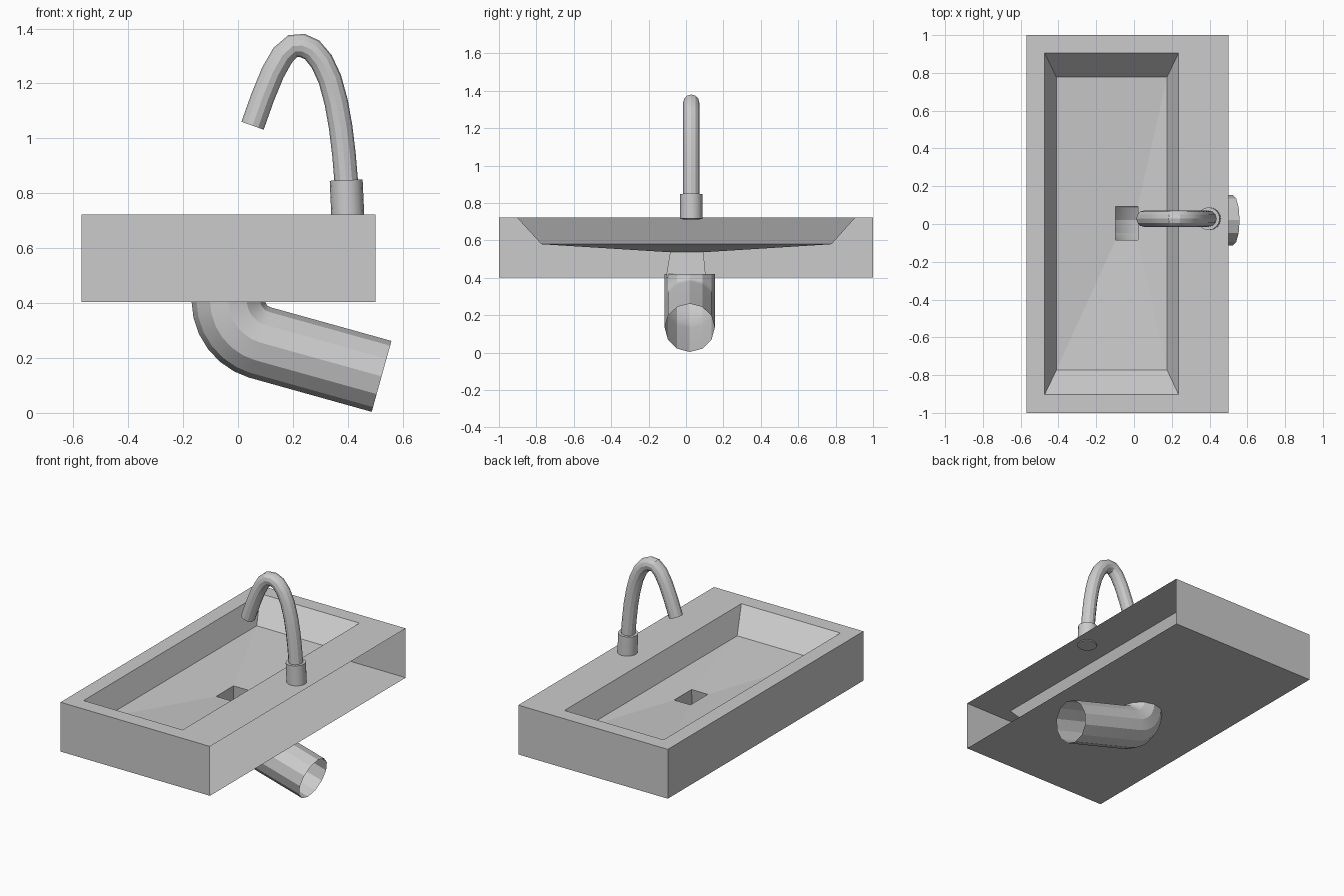
import bpy, bmesh, math
from mathutils import Vector

if "Cube" in bpy.data.objects:
    bpy.data.objects.remove(bpy.data.objects["Cube"])

def finish(name, bm, angle=None):
    mesh = bpy.data.meshes.new(name)
    bm.to_mesh(mesh)
    bm.free()
    ob = bpy.data.objects.new(name, mesh)
    bpy.context.collection.objects.link(ob)
    if angle:
        bpy.ops.object.select_all(action='DESELECT')
        ob.select_set(True)
        bpy.context.view_layer.objects.active = ob
        bpy.ops.object.shade_smooth_by_angle(angle=math.radians(angle))
    return ob

def tube(name, path, y, radius, sides=12, caps=False):
    """Sweep a circle along a path of (x, z) points in the plane y."""
    bm = bmesh.new()
    pts = [Vector((x, y, z)) for x, z in path]
    rings = []
    for i, p in enumerate(pts):
        a, b = pts[max(i - 1, 0)], pts[min(i + 1, len(pts) - 1)]
        d1 = (p - a).normalized() if p != a else (b - p).normalized()
        d2 = (b - p).normalized() if p != b else d1
        side = Vector((0, 1, 0))
        up = (d1 + d2).normalized().cross(side)
        angles = [2 * math.pi * k / sides for k in range(sides)]
        rings.append([bm.verts.new(p + radius * (math.cos(t) * side + math.sin(t) * up))
                      for t in angles])
    for r, s in zip(rings, rings[1:]):
        for k in range(sides):
            n = (k + 1) % sides
            bm.faces.new((r[k], r[n], s[n], s[k]))
    if caps:
        bm.faces.new(rings[0])
        bm.faces.new(rings[-1])
    bmesh.ops.recalc_face_normals(bm, faces=bm.faces[:])
    return finish(name, bm, 25)

PIPE_Y, PIPE_R = 0.02, 0.134

# Basin: nested rectangles from the outer bottom edge over the rim to the drain
loops = [  # x0, x1, y0, y1, z
    (-0.57, 0.50, -1, 1, 0.403),
    (-0.57, 0.50, -1, 1, 0.722),
    (-0.473, 0.236, -0.903, 0.905, 0.722),
    (-0.411, 0.175, -0.773, 0.778, 0.58),
    (-0.097, 0.02, -0.085, 0.093, 0.537),
    (-0.105, 0.03, -0.107, 0.106, 0.403),
]
bm = bmesh.new()
rects = [[bm.verts.new(c) for c in ((x0, y0, z), (x1, y0, z), (x1, y1, z), (x0, y1, z))]
         for x0, x1, y0, y1, z in loops]
for i, (r, s) in enumerate(zip(rects, rects[1:])):
    for k in range(4):
        if i == 0 and k == 1:      # the wall side is open
            continue
        n = (k + 1) % 4
        bm.faces.new((r[k], r[n], s[n], s[k]))
finish("basin", bm)

# Underside plate with a round hole for the waste pipe
bm = bmesh.new()
outer = [bm.verts.new((x, y, 0.403)) for x, y in ((-0.57, -1), (0.5, -1), (0.5, 1), (-0.57, 1))]
hole = [bm.verts.new((-0.035 + PIPE_R * math.cos(k * math.pi / 6),
                      PIPE_Y + PIPE_R * math.sin(k * math.pi / 6), 0.403)) for k in range(12)]
edges = [bm.edges.new((ring[k], ring[(k + 1) % len(ring)]))
         for ring in (outer, hole) for k in range(len(ring))]
bmesh.ops.triangle_fill(bm, edges=edges, use_beauty=True, normal=(0, 0, -1))
finish("underside", bm)

# Waste pipe: short drop, bend, then straight run towards the wall
bend = [(0.125 + 0.16 * math.cos(t), 0.41 + 0.16 * math.sin(t))
        for t in (math.radians(180 + 74 * k / 6) for k in range(7))]
tube("waste_pipe", [(-0.035, 0.42)] + bend + [(0.523, 0.133)], PIPE_Y, PIPE_R)

# Tap
tube("tap_collar", [(0.4, 0.715), (0.394, 0.848)], 0.028, 0.06, 16, caps=True)
spout = [(0.394, 0.845), (0.386, 0.94), (0.374, 1.04), (0.358, 1.13), (0.335, 1.215),
         (0.305, 1.28), (0.27, 1.322), (0.235, 1.338), (0.2, 1.336), (0.163, 1.303),
         (0.127, 1.24), (0.09, 1.15), (0.053, 1.046)]
tube("tap_spout", spout, 0.028, 0.043)
